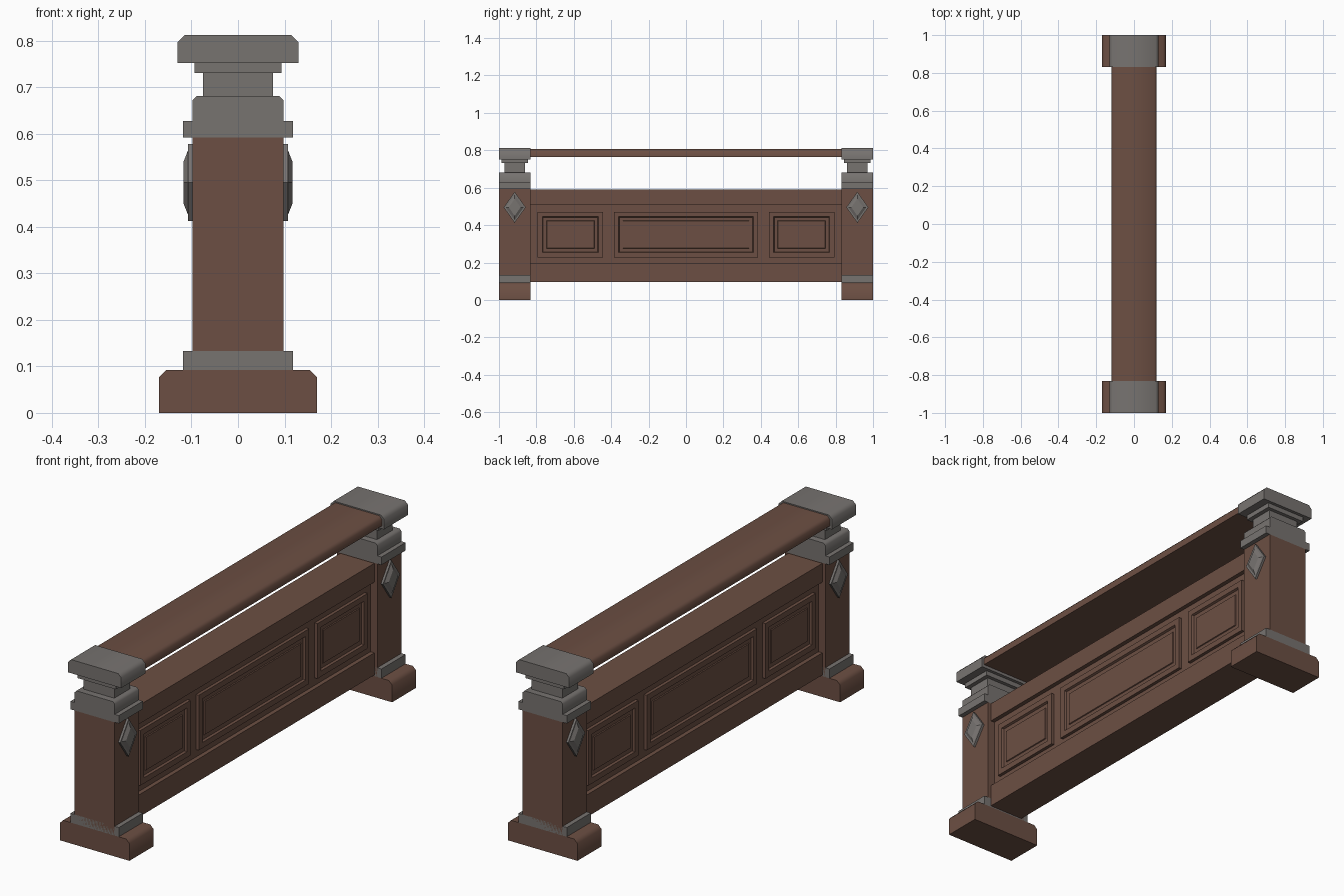
import bpy, bmesh, math

if "Cube" in bpy.data.objects:
    bpy.data.objects.remove(bpy.data.objects["Cube"])


def material(name, rgb):
    m = bpy.data.materials.new(name)
    m.diffuse_color = (*rgb, 1)
    m.use_nodes = True
    m.node_tree.nodes["Principled BSDF"].inputs["Base Color"].default_value = m.diffuse_color
    return m


WOOD = material("brown wood", (0.15, 0.078, 0.056))
STONE = material("grey stone", (0.185, 0.172, 0.163))


def finish(name, bm, mat, smooth=False):
    bmesh.ops.recalc_face_normals(bm, faces=bm.faces)
    me = bpy.data.meshes.new(name)
    bm.to_mesh(me)
    bm.free()
    me.materials.append(mat)
    ob = bpy.data.objects.new(name, me)
    bpy.context.collection.objects.link(ob)
    if smooth:
        bpy.ops.object.select_all(action='DESELECT')
        ob.select_set(True)
        bpy.context.view_layer.objects.active = ob
        bpy.ops.object.shade_smooth_by_angle(angle=math.radians(50))
    return ob


def block(name, hx, y0, y1, z0, z1, mat, bevel=0.0):
    """Bar running along y, optionally with eased upper long edges."""
    b = bevel
    pts = [(-hx, z0), (hx, z0)]
    if b:
        pts += [(hx, z1 - b), (hx - b, z1), (b - hx, z1), (-hx, z1 - b)]
    else:
        pts += [(hx, z1), (-hx, z1)]
    bm = bmesh.new()
    f = bm.faces.new([bm.verts.new((x, y0, z)) for x, z in pts])
    ext = bmesh.ops.extrude_face_region(bm, geom=[f])
    verts = [g for g in ext["geom"] if isinstance(g, bmesh.types.BMVert)]
    bmesh.ops.translate(bm, verts=verts, vec=(0, y1 - y0, 0))
    if not any(f.is_valid and len(f.edges) == len(pts) and abs(f.calc_center_median().y - y0) < 1e-5 for f in bm.faces):
        bm.faces.new([v for v in bm.verts if v not in verts])
    return finish(name, bm, mat, bool(b))


def nested(name, loops, mat):
    """Relief on a side wall: loops of (x, y, z) points bridged, last one filled."""
    bm = bmesh.new()
    rings = [[bm.verts.new(p) for p in loop] for loop in loops]
    for a, b in zip(rings, rings[1:]):
        n = len(a)
        for i in range(n):
            bm.faces.new((a[i], a[(i + 1) % n], b[(i + 1) % n], b[i]))
    bm.faces.new(rings[-1])
    bm.faces.new(rings[0][::-1])
    return finish(name, bm, mat)


def diamond(side, yc, steps):
    zc = 0.495
    return [[(side * x, yc + h * 0.71, zc), (side * x, yc, zc + h),
             (side * x, yc - h * 0.71, zc), (side * x, yc, zc - h)] for x, h in steps]


def frame(side, y0, y1, z0, z1, steps):
    return [[(side * x, y0 + i, z0 + i), (side * x, y1 - i, z0 + i),
             (side * x, y1 - i, z1 - i), (side * x, y0 + i, z1 - i)] for x, i in steps]


# end posts: (part, half width, inset in y, bottom, top, material, bevel)
POST = [
    ("foot", 0.17, 0, 0, 0.092, WOOD, 0.016),
    ("base_collar", 0.118, 0, 0.092, 0.133, STONE, 0),
    ("post", 0.098, 0, 0.092, 0.592, WOOD, 0),
    ("upper_collar", 0.118, 0, 0.592, 0.627, STONE, 0),
    ("capital", 0.098, 0, 0.627, 0.681, STONE, 0.009),
    ("neck", 0.075, 0.03, 0.681, 0.731, STONE, 0),
    ("neck_slab", 0.094, 0.014, 0.731, 0.752, STONE, 0),
    ("cap", 0.13, 0, 0.752, 0.812, STONE, 0.015),
]
for end, yc in (("front", -0.916), ("back", 0.916)):
    for part, hx, inset, z0, z1, mat, bev in POST:
        hy = 0.084 - inset
        block(f"{end}_{part}", hx, yc - hy, yc + hy, z0, z1, mat, bev)
    # diamond ornaments on both sides
    for label, s in (("right", 1), ("left", -1)):
        nested(f"{end}_{label}_diamond",
               diamond(s, yc, [(0.09, 0.083), (0.108, 0.083), (0.108, 0.068), (0.117, 0.045)]), STONE)

# handrail
block("handrail", 0.12, -0.833, 0.833, 0.765, 0.807, WOOD, 0.012)

# wall between the posts
block("top_board", 0.083, -0.833, 0.833, 0.507, 0.59, WOOD)
block("bottom_board", 0.083, -0.833, 0.833, 0.097, 0.195, WOOD)
block("wall_core", 0.064, -0.833, 0.833, 0.195, 0.507, WOOD)

# raised picture-frame panels on both sides
STEPS = [(0.06, 0), (0.078, 0), (0.078, 0.025), (0.069, 0.029), (0.069, 0.047), (0.073, 0.049)]
for label, s in (("right", 1), ("left", -1)):
    for name, y0, y1 in (("front", -0.793, -0.443), ("middle", -0.385, 0.385), ("back", 0.443, 0.793)):
        nested(f"{label}_{name}_panel", frame(s, y0, y1, 0.228, 0.471, STEPS), WOOD)
